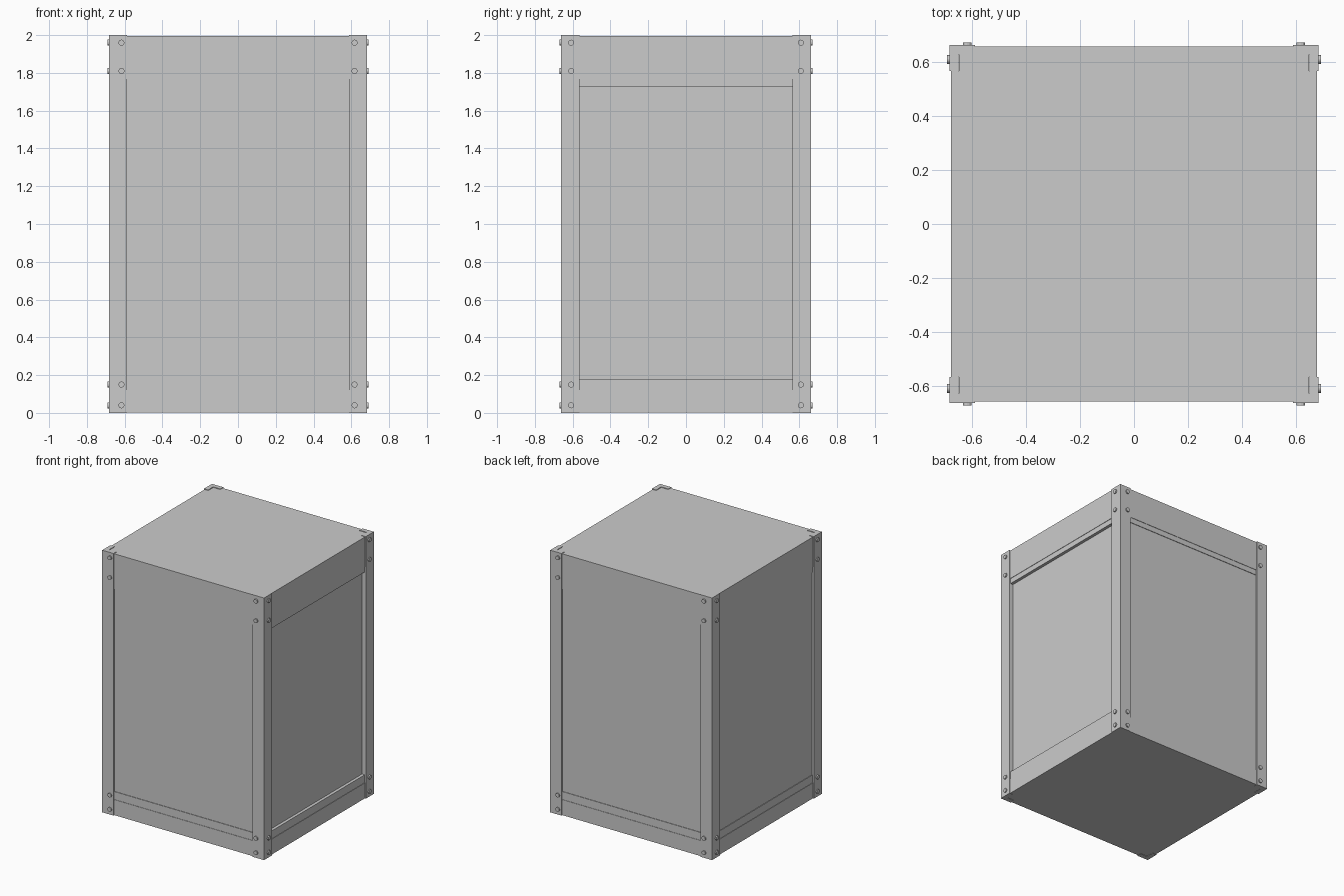
import bpy, bmesh
from math import pi
from mathutils import Matrix

if "Cube" in bpy.data.objects:
    bpy.data.objects.remove(bpy.data.objects["Cube"])

HX, HY, H = 0.683, 0.662, 2.0      # outer faces of the corner posts
PX, PY = 0.588, 0.565              # inner edges of the post flanges
T = 0.035                          # flange thickness
BOLT_Z = (0.04, 0.15, 1.81, 1.96)


def finish(name, bm):
    bmesh.ops.recalc_face_normals(bm, faces=bm.faces)
    me = bpy.data.meshes.new(name)
    bm.to_mesh(me)
    bm.free()
    ob = bpy.data.objects.new(name, me)
    bpy.context.collection.objects.link(ob)
    return ob


def box(name, x0, x1, y0, y1, z0, z1):
    bm = bmesh.new()
    m = Matrix.Translation(((x0 + x1) / 2, (y0 + y1) / 2, (z0 + z1) / 2))
    bmesh.ops.create_cube(bm, size=1, matrix=m @ Matrix.Diagonal((x1 - x0, y1 - y0, z1 - z0, 1)))
    return finish(name, bm)


def side_plate(name, side, depth, z0, z1):
    """Plate on one wall, its face set back by depth from the post face."""
    if side in ("front", "back"):
        a, b = sorted(s * (1 if side == "back" else -1) for s in (HY - depth, HY - 0.06))
        return box(f"{side}_{name}", -PX, PX, a, b, z0, z1)
    a, b = sorted(s * (1 if side == "right" else -1) for s in (HX - depth, HX - 0.06))
    return box(f"{side}_{name}", a, b, -PY, PY, z0, z1)


# Inner body with the lid and floor
box("body", -HX + 0.036, HX - 0.036, -HY + 0.036, HY - 0.036, 0.002, H - 0.004)

# Walls: outer bands, inner frame rails and recessed panels
for side in ("front", "back", "left", "right"):
    side_plate("lower_band", side, 0.006, 0.002, 0.12)
    side_plate("upper_band", side, 0.006, 1.767, H - 0.004)
    side_plate("lower_rail", side, 0.009, 0.12, 0.18)
    side_plate("upper_rail", side, 0.009, 1.727, 1.767)
    side_plate("panel", side, 0.032 if side == "right" else 0.013, 0.18, 1.727)

# Corner posts: L profile extruded to full height
for sx, sy, name in ((-1, -1, "front_left"), (1, -1, "front_right"),
                     (-1, 1, "back_left"), (1, 1, "back_right")):
    prof = [(HX, HY), (PX, HY), (PX, HY - T), (HX - T, HY - T), (HX - T, PY), (HX, PY)]
    bm = bmesh.new()
    f = bm.faces.new([bm.verts.new((sx * x, sy * y, 0)) for x, y in prof])
    ext = bmesh.ops.extrude_face_region(bm, geom=[f], use_keep_orig=True)
    top = [g for g in ext["geom"] if isinstance(g, bmesh.types.BMVert)]
    bmesh.ops.translate(bm, verts=top, vec=(0, 0, H))
    finish(name + "_post", bm)

    # Bolts on both flanges of the post
    bm = bmesh.new()
    for z in BOLT_Z:
        for loc, axis in (((sx * 0.617, sy * HY, z), "X"), ((sx * HX, sy * 0.608, z), "Y")):
            bmesh.ops.create_cone(bm, cap_ends=True, segments=12, radius1=0.016, radius2=0.016,
                                  depth=0.018,
                                  matrix=Matrix.Translation(loc) @ Matrix.Rotation(pi / 2, 4, axis))
    finish(name + "_bolts", bm)
